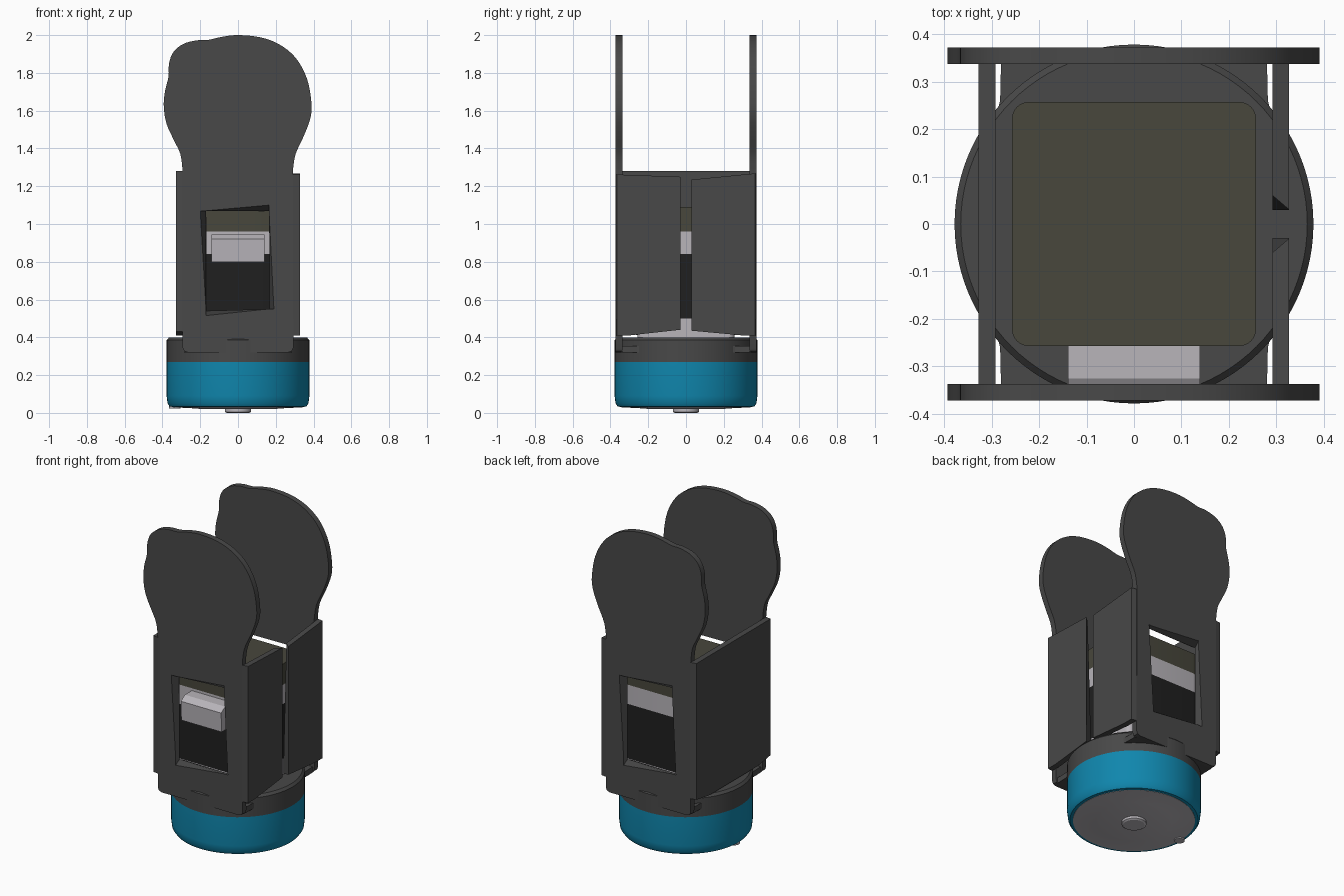
import bpy, bmesh, math
from mathutils import Vector

if "Cube" in bpy.data.objects:
    bpy.data.objects.remove(bpy.data.objects["Cube"])


def material(name, rgb):
    m = bpy.data.materials.new(name)
    m.diffuse_color = (*rgb, 1)
    m.use_nodes = True
    m.node_tree.nodes["Principled BSDF"].inputs["Base Color"].default_value = m.diffuse_color
    return m


DARK = material("dark_grey", (0.065, 0.065, 0.065))
BLACK = material("black", (0.014, 0.014, 0.014))
LIGHT = material("light_grey", (0.48, 0.46, 0.49))
OLIVE = material("olive_grey", (0.065, 0.063, 0.045))
BLUE = material("blue", (0.005, 0.24, 0.42))


def finish(bm, name, mat, smooth=True):
    bmesh.ops.recalc_face_normals(bm, faces=bm.faces[:])
    me = bpy.data.meshes.new(name)
    bm.to_mesh(me)
    bm.free()
    ob = bpy.data.objects.new(name, me)
    bpy.context.collection.objects.link(ob)
    me.materials.append(mat)
    if smooth:
        bpy.ops.object.select_all(action='DESELECT')
        ob.select_set(True)
        bpy.context.view_layer.objects.active = ob
        bpy.ops.object.shade_smooth_by_angle(angle=math.radians(30))
    return ob


def loft(name, mat, a, b, axis, pa, pb, smooth=True):
    """Solid between outline a at axis=pa and outline b at axis=pb."""
    def place(p, d):
        c = list(p)
        c.insert("xyz".index(axis), d)
        return c
    bm = bmesh.new()
    va = [bm.verts.new(place(p, pa)) for p in a]
    vb = [bm.verts.new(place(p, pb)) for p in b]
    bm.faces.new(va)
    bm.faces.new(vb[::-1])
    n = len(a)
    for i in range(n):
        j = (i + 1) % n
        bm.faces.new((va[i], vb[i], vb[j], va[j]))
    return finish(bm, name, mat, smooth)


def lathe(name, mat, profile, center=(0, 0), seg=96):
    bm = bmesh.new()
    rings = []
    for r, z in profile:
        rings.append([bm.verts.new((center[0] + r * math.cos(2 * math.pi * i / seg),
                                    center[1] + r * math.sin(2 * math.pi * i / seg), z))
                      for i in range(seg)])
    for a, b in zip(rings, rings[1:]):
        for i in range(seg):
            j = (i + 1) % seg
            bm.faces.new((a[i], a[j], b[j], b[i]))
    bm.faces.new(rings[0])
    bm.faces.new(rings[-1])
    return finish(bm, name, mat)


def spline(pts, steps=4):
    """Smooth curve through the points."""
    p = [Vector(q) for q in pts]
    p = [p[0]] + p + [p[-1]]
    out = []
    for i in range(1, len(p) - 2):
        for k in range(steps):
            t = k / steps
            q = 0.5 * (2 * p[i] + (p[i + 1] - p[i - 1]) * t
                       + (2 * p[i - 1] - 5 * p[i] + 4 * p[i + 1] - p[i + 2]) * t ** 2
                       + (3 * p[i] - p[i - 1] - 3 * p[i + 1] + p[i + 2]) * t ** 3)
            out.append(tuple(q))
    return out + [tuple(p[-1])]


def round_square(h, r, seg=6):
    out = []
    for k, (sx, sy) in enumerate(((1, 1), (-1, 1), (-1, -1), (1, -1))):
        for s in range(seg + 1):
            t = math.pi / 2 * (k + s / seg)
            out.append((sx * (h - r) + r * math.cos(t), sy * (h - r) + r * math.sin(t)))
    return out


# Base: blue cap, underside, centre nub, rim tab and dark collar
lathe("base_cap", BLUE, [(0.34, 0.031), (0.362, 0.034), (0.373, 0.05), (0.378, 0.09), (0.378, 0.27)])
lathe("base_underside", LIGHT, [(0.2, 0.02), (0.215, 0.023), (0.345, 0.03), (0.345, 0.05)])
lathe("base_nub", LIGHT, [(0.06, 0.0), (0.07, 0.006), (0.07, 0.03)], seg=48)
lathe("rim_tab", LIGHT, [(0.03, 0.022), (0.03, 0.04)], (-0.335, 0), 24)
lathe("collar", DARK, [(0.378, 0.27), (0.378, 0.385), (0.365, 0.4)])

# Motor body in stacked bands
body = round_square(0.257, 0.035)
for name, mat, z0, z1 in (("motor_foot", LIGHT, 0.39, 0.5), ("motor_core", BLACK, 0.5, 0.84),
                          ("motor_band", LIGHT, 0.84, 0.96), ("motor_cap", OLIVE, 0.96, 1.09)):
    loft(name, mat, body, body, "z", z0, z1)

# Connector with sloping top
sock = [(-0.25, 0.8), (-0.36, 0.8), (-0.365, 0.92), (-0.325, 0.945), (-0.25, 0.945)]
loft("connector", LIGHT, sock, sock, "x", -0.139, 0.139, False)

# Front and back plates with lobed heads
head = spline([(0.29, 1.28), (0.305, 1.37), (0.348, 1.465), (0.383, 1.56), (0.389, 1.64),
               (0.365, 1.77), (0.305, 1.88), (0.22, 1.95), (0.12, 1.988), (0.0, 2.0),
               (-0.09, 1.99), (-0.16, 1.974), (-0.22, 1.972), (-0.29, 1.953), (-0.342, 1.91),
               (-0.365, 1.85), (-0.368, 1.78), (-0.387, 1.70), (-0.393, 1.62), (-0.378, 1.53),
               (-0.34, 1.445), (-0.305, 1.37), (-0.293, 1.28)])
plate = [(-0.293, 0.345), (-0.285, 0.327), (-0.265, 0.32),
         (0.265, 0.32), (0.285, 0.327), (0.293, 0.345)] + head
outer = [(-0.2, 1.07), (0.165, 1.10), (0.19, 0.55), (-0.17, 0.515)]
inner = [(-0.17, 1.07), (0.168, 1.07), (0.168, 0.54), (-0.168, 0.54)]


def extend(a, b, t):
    return [(p[0] + (p[0] - q[0]) * t, p[1] + (p[1] - q[1]) * t) for p, q in zip(a, b)]


for name, s in (("front_plate", -1), ("back_plate", 1)):
    ob = loft(name, DARK, plate, plate, "y", s * 0.337, s * 0.372)
    # Tapered, skewed window, turned half round on the back
    a = [(-s * x, z) for x, z in extend(outer, inner, 0.1)]
    b = [(-s * x, z) for x, z in extend(inner, outer, 0.1)]
    cut = loft("window_cutter", BLACK, a, b, "y", s * 0.3755, s * 0.3335, False)
    cut.hide_render = True
    mod = ob.modifiers.new("window", 'BOOLEAN')
    mod.operation = 'DIFFERENCE'
    mod.solver = 'EXACT'
    mod.object = cut
    bpy.ops.object.select_all(action='DESELECT')
    ob.select_set(True)
    bpy.context.view_layer.objects.active = ob
    bpy.ops.object.modifier_apply(modifier="window")
    bpy.data.objects.remove(cut)

# Folded side walls: whole on the left, split by a slanted gap on the right
left = [(-0.372, 0.43), (-0.372, 1.28), (0.372, 1.28), (0.372, 0.43),
        (0.24, 0.41), (-0.24, 0.41)]
left_out = [(y * 0.985, z) for y, z in left]
loft("left_wall", DARK, left, left_out, "x", -0.292, -0.328, False)
right_a = [(-0.372, 0.41), (-0.372, 1.262), (-0.06, 1.25), (-0.03, 0.44), (-0.3, 0.41)]
right_a_out = [(-0.366, 0.41), (-0.366, 1.262), (-0.03, 1.25), (-0.03, 0.44), (-0.3, 0.41)]
loft("right_wall_front", DARK, right_a, right_a_out, "x", 0.292, 0.327, False)
right_b = [(0.372, 0.41), (0.372, 1.268), (0.06, 1.235), (0.03, 0.435), (0.3, 0.41)]
right_b_out = [(0.366, 0.41), (0.366, 1.268), (0.03, 1.235), (0.03, 0.435), (0.3, 0.41)]
loft("right_wall_back", DARK, right_b, right_b_out, "x", 0.292, 0.327, False)

# Bracket floor with relief notches near the corners
quarter = [(0.296, 0.0), (0.296, 0.215), (0.288, 0.235), (0.282, 0.26), (0.28, 0.345)]
half = quarter + [(-x, y) for x, y in quarter[::-1]]
floor = half + [(x, -y) for x, y in half[::-1] if y > 0]
loft("bracket_floor", DARK, floor, floor, "z", 0.32, 0.355, False)
